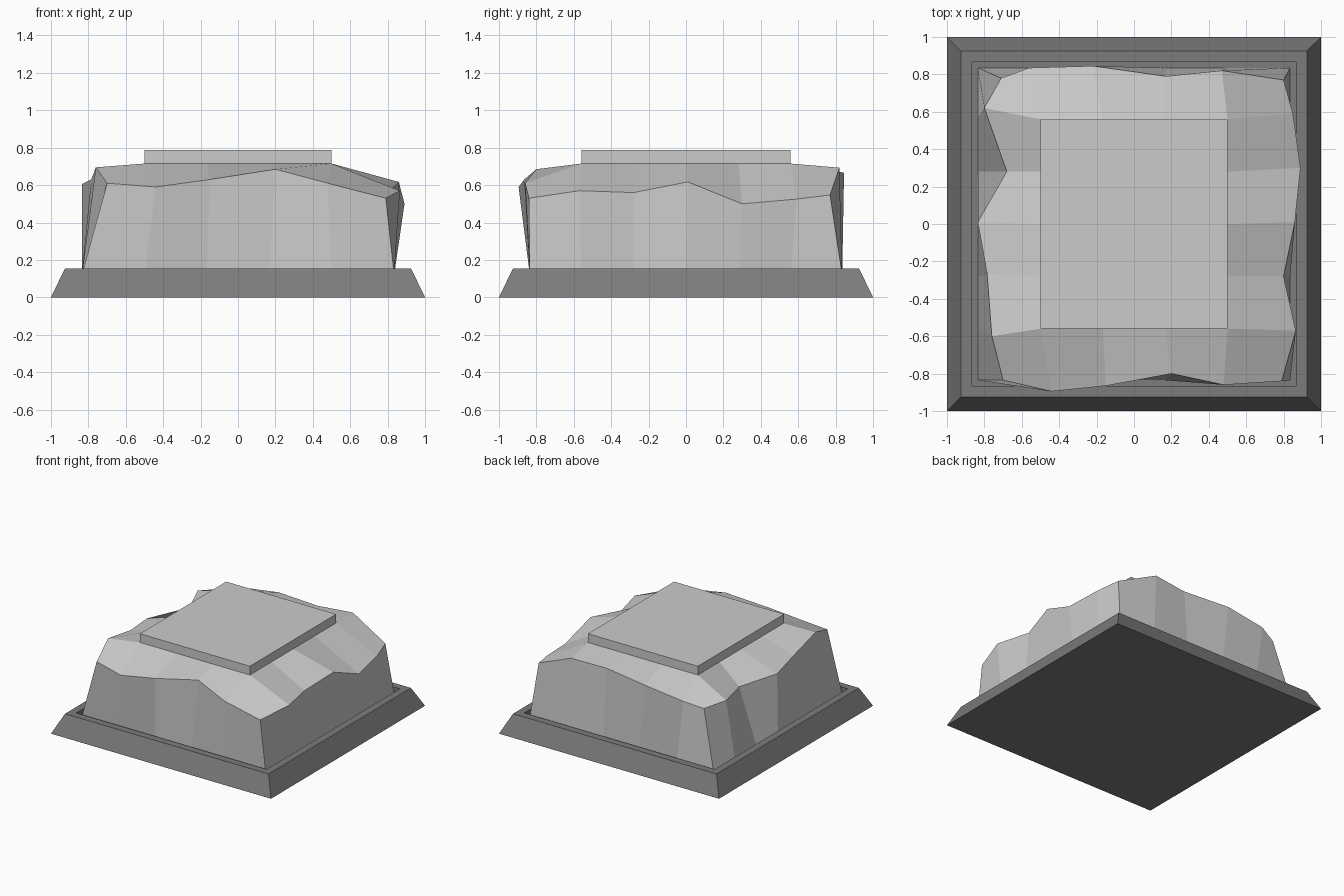
import bpy, bmesh

if "Cube" in bpy.data.objects:
    bpy.data.objects.remove(bpy.data.objects["Cube"])


def make_object(name, bm):
    bmesh.ops.recalc_face_normals(bm, faces=bm.faces)
    mesh = bpy.data.meshes.new(name)
    bm.to_mesh(mesh)
    bm.free()
    obj = bpy.data.objects.new(name, mesh)
    bpy.context.collection.objects.link(obj)
    return obj


def stacked_rings(name, rings):
    """Rectangular rings (half x, half y, z) bridged in order and capped."""
    bm = bmesh.new()
    loops = [[bm.verts.new((sx * hx, sy * hy, z))
              for sx, sy in ((-1, -1), (1, -1), (1, 1), (-1, 1))]
             for hx, hy, z in rings]
    bm.faces.new(loops[0])
    bm.faces.new(loops[-1])
    for a, b in zip(loops, loops[1:]):
        for i in range(4):
            j = (i + 1) % 4
            bm.faces.new((a[i], a[j], b[j], b[i]))
    return make_object(name, bm)


# Dark plinth with sloped sides and a shallow recess in the top
plinth = stacked_rings("plinth", [(1, 1, 0), (0.925, 0.925, 0.155),
                                  (0.865, 0.865, 0.155), (0.865, 0.865, 0.12)])
dark = bpy.data.materials.new("dark_grey")
dark.diffuse_color = (0.2, 0.2, 0.2, 1)
dark.use_nodes = True
dark.node_tree.nodes["Principled BSDF"].inputs["Base Color"].default_value = dark.diffuse_color
plinth.data.materials.append(dark)

# Rough stone: a 5 x 6 grid top whose outer rim is chipped and uneven
xs = [-0.835, -0.5, -0.167, 0.167, 0.5, 0.835]
ys = [-0.835, -0.56, -0.28, 0, 0.28, 0.56, 0.835]
nx, ny = len(xs) - 1, len(ys) - 1
# Grid positions round the rim, anticlockwise from the front left corner
rim_keys = ([(i, 0) for i in range(nx)] + [(nx, j) for j in range(ny)] +
            [(i, ny) for i in range(nx, 0, -1)] + [(0, j) for j in range(ny, 0, -1)])
rim_points = [
    # front
    (-0.70, -0.835, 0.61), (-0.44, -0.895, 0.59), (-0.15, -0.865, 0.63),
    (0.20, -0.80, 0.685), (0.48, -0.86, 0.61),
    # right
    (0.79, -0.84, 0.53), (0.865, -0.57, 0.57), (0.80, -0.28, 0.56),
    (0.86, 0.01, 0.617), (0.89, 0.30, 0.50), (0.85, 0.59, 0.525),
    # back
    (0.80, 0.77, 0.547), (0.47, 0.82, 0.693), (0.17, 0.79, 0.68),
    (-0.22, 0.845, 0.665), (-0.56, 0.835, 0.62),
    # left
    (-0.71, 0.78, 0.58), (-0.80, 0.62, 0.61), (-0.68, 0.28, 0.56),
    (-0.835, 0.01, 0.605), (-0.785, -0.27, 0.63), (-0.76, -0.60, 0.695)]
rim = dict(zip(rim_keys, rim_points))

bm = bmesh.new()
top = {(i, j): bm.verts.new(rim.get((i, j), (xs[i], ys[j], 0.715)))
       for i in range(nx + 1) for j in range(ny + 1)}
for i in range(nx):
    for j in range(ny):
        bm.faces.new((top[i, j], top[i + 1, j], top[i + 1, j + 1], top[i, j + 1]))
foot = [bm.verts.new((xs[i], ys[j], 0.12)) for i, j in rim_keys]
for k, key in enumerate(rim_keys):
    n = (k + 1) % len(rim_keys)
    bm.faces.new((foot[k], foot[n], top[rim_keys[n]], top[key]))
bm.faces.new(foot)
make_object("rough_stone", bm)

# Flat slab on top of the stone
stacked_rings("top_slab", [(0.5, 0.56, 0.715), (0.5, 0.56, 0.787)])
